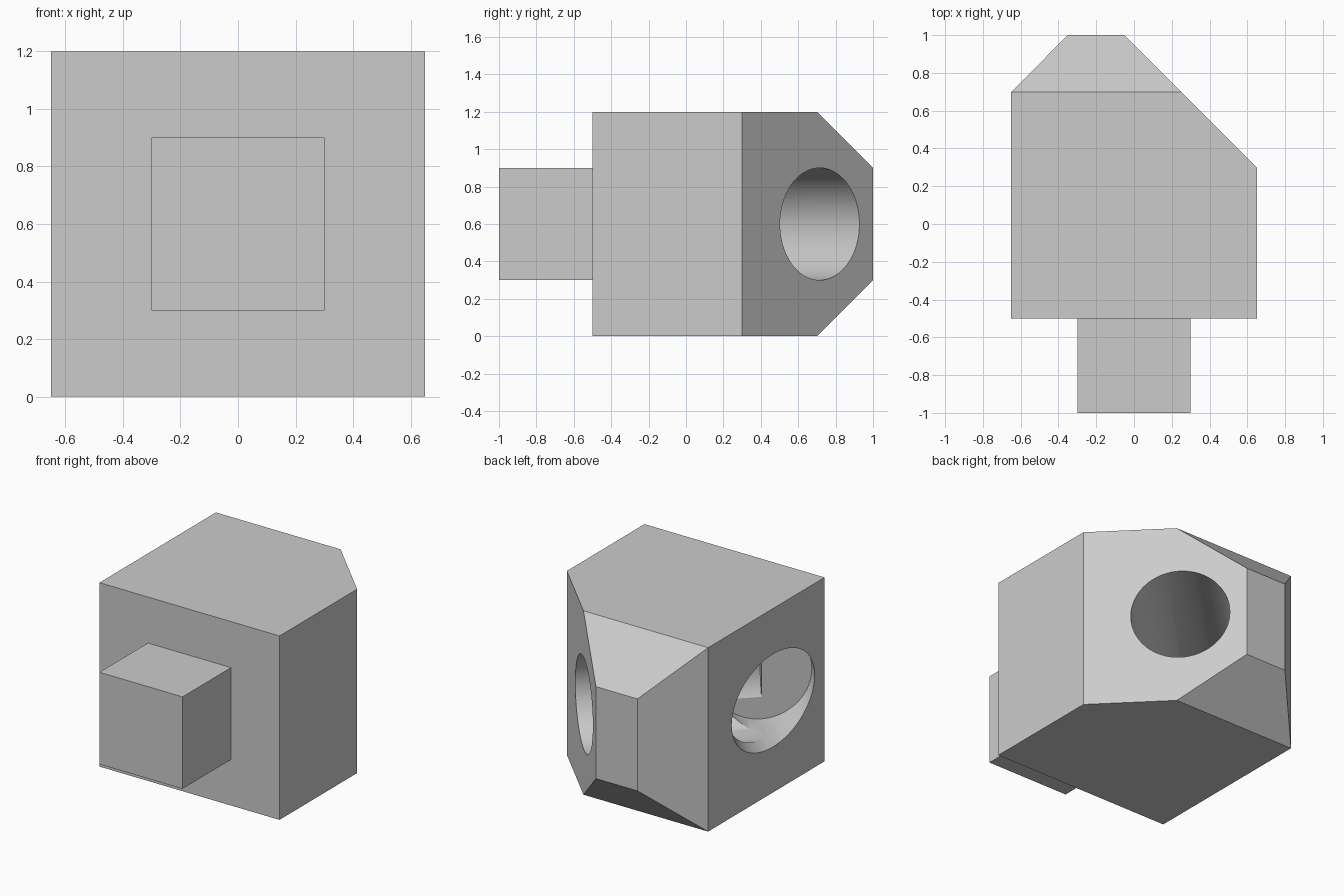
import bpy, bmesh, math
from mathutils import Vector

cube = bpy.data.objects.get("Cube")
if cube:
    bpy.data.objects.remove(cube, do_unlink=True)

grey = bpy.data.materials.new("light_grey")
grey.use_nodes = True
grey.diffuse_color = (0.6, 0.6, 0.6, 1)
grey.node_tree.nodes["Principled BSDF"].inputs["Base Color"].default_value = (0.6, 0.6, 0.6, 1)


def add_object(name, bm):
    bmesh.ops.recalc_face_normals(bm, faces=bm.faces)
    mesh = bpy.data.meshes.new(name)
    bm.to_mesh(mesh)
    bm.free()
    mesh.materials.append(grey)
    obj = bpy.data.objects.new(name, mesh)
    bpy.context.collection.objects.link(obj)
    return obj


def prism(outline, low, high):
    bm = bmesh.new()
    base = bm.faces.new([bm.verts.new((x, y, low)) for x, y in outline])
    grown = bmesh.ops.extrude_face_region(bm, geom=[base])["geom"]
    top = [v for v in grown if isinstance(v, bmesh.types.BMVert)]
    bmesh.ops.translate(bm, verts=top, vec=(0, 0, high - low))
    return bm


def bore(name, start, end, radius):
    """Horizontal cylinder between two points, used as a cutter."""
    a, b = Vector(start), Vector(end)
    bm = bmesh.new()
    bmesh.ops.create_cone(bm, cap_ends=True, segments=96, radius1=radius,
                          radius2=radius, depth=(b - a).length)
    obj = add_object(name, bm)
    obj.location = (a + b) / 2
    obj.rotation_euler = (b - a).to_track_quat('Z', 'Y').to_euler()
    obj.hide_render = True
    return obj


# Main block with its two vertical corner chamfers
bm = prism([(-0.65, -0.5), (0.65, -0.5), (0.65, 0.3),
            (-0.05, 1), (-0.35, 1), (-0.65, 0.7)], 0, 1.2)

# Sloped upper and lower back edges
for z, side in ((1.2, 1), (0, -1)):
    cut = bmesh.ops.bisect_plane(
        bm, geom=bm.verts[:] + bm.edges[:] + bm.faces[:], dist=1e-5,
        plane_co=(0, 0.7, z), plane_no=(0, 1, side), clear_outer=True)
    rim = [e for e in bm.edges if e.is_boundary]
    bmesh.ops.holes_fill(bm, edges=rim, sides=0)
bmesh.ops.remove_doubles(bm, verts=bm.verts, dist=1e-4)
body = add_object("body", bm)

# Two round bores that meet inside the block
elbow = Vector((-0.55, -0.07, 0.6))
diagonal = Vector((1, 1, 0))
cross = Vector((-1, 1, 0))
cutters = [
    bore("side_bore", elbow - cross * 0.18, elbow + cross * 0.8, 0.302),
    bore("corner_bore", elbow, elbow + diagonal * 1.3, 0.3),
]
bpy.context.view_layer.objects.active = body
for cutter in cutters:
    mod = body.modifiers.new(cutter.name, 'BOOLEAN')
    mod.operation = 'DIFFERENCE'
    mod.solver = 'EXACT'
    mod.object = cutter
    bpy.ops.object.modifier_apply(modifier=mod.name)
    bpy.data.objects.remove(cutter, do_unlink=True)

# Square peg on the front
add_object("front_peg", prism([(-0.3, -1), (0.3, -1), (0.3, -0.5), (-0.3, -0.5)], 0.3, 0.9))

# Smooth bore walls with crisp flat faces
bpy.ops.object.select_all(action='DESELECT')
body.select_set(True)
bpy.context.view_layer.objects.active = body
bpy.ops.object.shade_smooth_by_angle(angle=math.radians(25))
